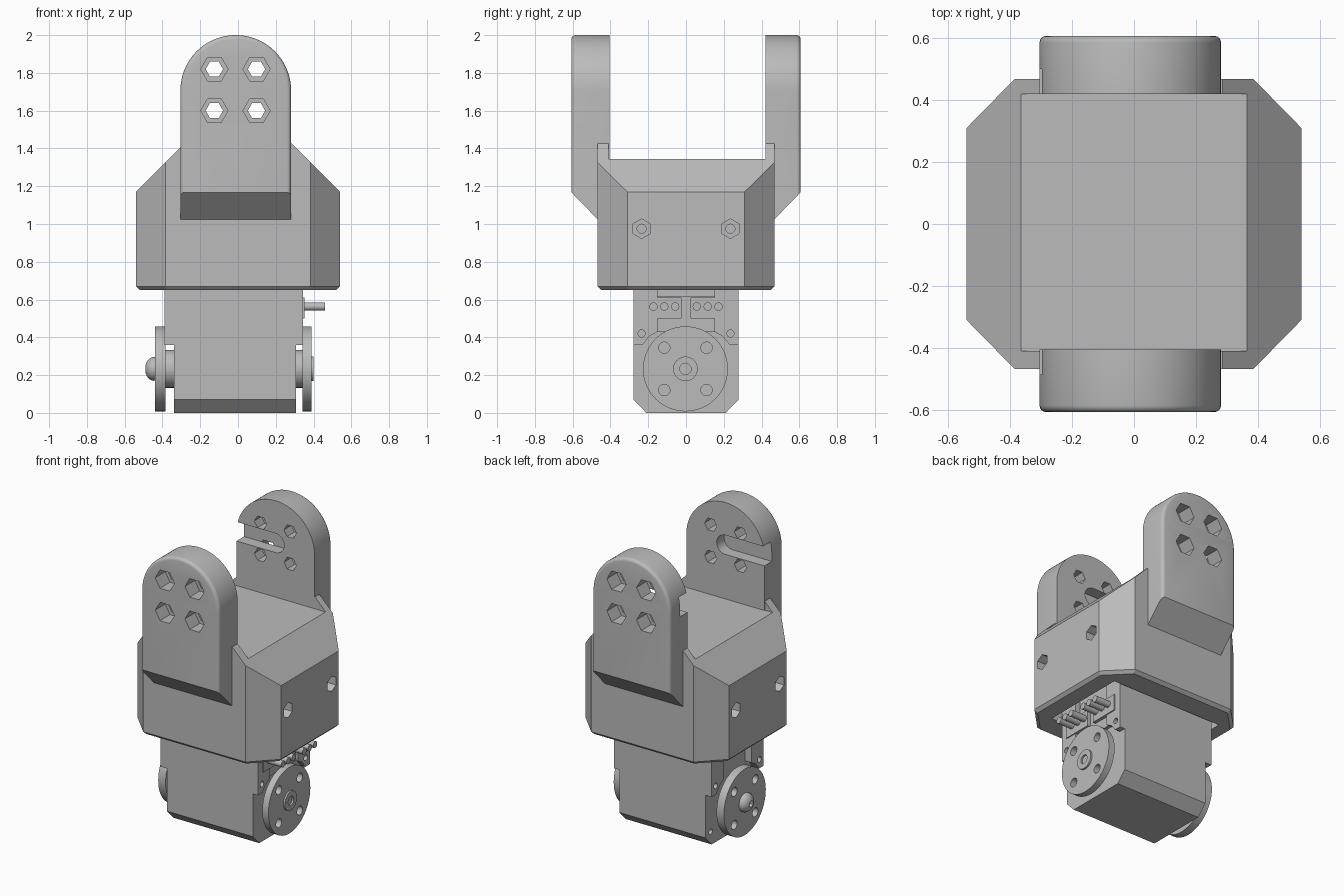
import bpy, bmesh, math
from mathutils import Matrix, Vector

if "Cube" in bpy.data.objects:
    bpy.data.objects.remove(bpy.data.objects["Cube"])

grey = bpy.data.materials.new("light grey plastic")
grey.use_nodes = True
grey.diffuse_color = (0.5, 0.5, 0.5, 1)
grey.node_tree.nodes["Principled BSDF"].inputs["Base Color"].default_value = (0.5, 0.5, 0.5, 1)
parts = []


def finish(bm, name):
    bmesh.ops.recalc_face_normals(bm, faces=bm.faces)
    mesh = bpy.data.meshes.new(name)
    bm.to_mesh(mesh)
    bm.free()
    mesh.materials.append(grey)
    obj = bpy.data.objects.new(name, mesh)
    bpy.context.collection.objects.link(obj)
    parts.append(obj)
    return obj


def prism_bm(outline, axis, a, b):
    """Extrude a closed outline along an axis from a to b."""
    def place(p, t):
        return {"x": (t, *p), "y": (p[0], t, p[1]), "z": (*p, t)}[axis]
    bm = bmesh.new()
    low = [bm.verts.new(place(p, a)) for p in outline]
    high = [bm.verts.new(place(p, b)) for p in outline]
    bm.faces.new(low)
    bm.faces.new(high)
    n = len(outline)
    for i in range(n):
        j = (i + 1) % n
        bm.faces.new((low[i], low[j], high[j], high[i]))
    bmesh.ops.recalc_face_normals(bm, faces=bm.faces)
    return bm


def prism(name, outline, axis, a, b):
    return finish(prism_bm(outline, axis, a, b), name)


def box(name, x0, x1, y0, y1, z0, z1):
    return prism(name, [(x0, y0), (x1, y0), (x1, y1), (x0, y1)], "z", z0, z1)


def rod(name, axis, a, b, u, v, r, sides=40):
    """Cylinder along x or y; u, v are the other two coordinates."""
    turn = 0 if axis == "y" else math.pi / 2
    pts = [(u + r * math.cos(turn + 2 * math.pi * i / sides),
            v + r * math.sin(turn + 2 * math.pi * i / sides)) for i in range(sides)]
    return prism(name, pts, axis, a, b)


def cut(obj, *cutters):
    for c in cutters:
        mod = obj.modifiers.new("cut", "BOOLEAN")
        mod.operation, mod.solver, mod.object = "DIFFERENCE", "EXACT", c
    bpy.context.view_layer.update()
    dg = bpy.context.evaluated_depsgraph_get()
    mesh = bpy.data.meshes.new_from_object(obj.evaluated_get(dg))
    obj.modifiers.clear()
    obj.data = mesh
    for c in cutters:
        parts.remove(c)
        bpy.data.objects.remove(c)


def slice_off(bm, point, normal):
    geom = bm.verts[:] + bm.edges[:] + bm.faces[:]
    res = bmesh.ops.bisect_plane(bm, geom=geom, plane_co=point, plane_no=normal, clear_outer=True)
    edges = [e for e in res["geom_cut"] if isinstance(e, bmesh.types.BMEdge)]
    bmesh.ops.holes_fill(bm, edges=edges)


# Bracket: octagonal block with sloped shoulders and a chamfered foot
corners = [(0.385, -0.468), (0.54, -0.31), (0.54, 0.31), (0.385, 0.468)]
octagon = corners + [(-x, -y) for x, y in corners]
bm = prism_bm(octagon, "z", 0.65, 1.425)
for s in (-1, 1):
    slice_off(bm, Vector((s * 0.54, 0, 1.17)), Vector((s, 0, 1)))
foot = [e for e in bm.edges if all(v.co.z < 0.66 for v in e.verts)]
bmesh.ops.bevel(bm, geom=foot, offset=0.02, segments=1, affect="EDGES", profile=0.5)
bracket = finish(bm, "bracket")
cutters = [box("floor_cut", -1, 1, -0.41, 0.42, 1.345, 2),
           box("cavity", -0.43, 0.41, -0.3, 0.3, 0.5, 1.22)]
for s in (-1, 1):
    for y in (-0.235, 0.235):
        cutters.append(rod("nut_pocket", "x", s * 0.48, s * 0.6, y, 0.975, 0.052, 6))
        cutters.append(rod("screw_hole", "x", s * 0.38, s * 0.6, y, 0.975, 0.024, 20))
cut(bracket, *cutters)

# Two upright arms with rounded tops, nut pockets and an inner slot
CX, CZ, R = -0.012, 1.707, 0.293
for name, s, inner in (("front_arm", -1, 0.405), ("back_arm", 1, 0.42)):
    arc = [(CX + R * math.cos(math.pi * i / 48), CZ + R * math.sin(math.pi * i / 48))
           for i in range(49)]
    bm = prism_bm(arc + [(CX - R, 0.95), (CX + R, 0.95)], "y", s * inner, s * 0.607)
    rim = [e for e in bm.edges if all(abs(v.co.y) > 0.6 for v in e.verts)]
    bmesh.ops.bevel(bm, geom=rim, offset=0.022, segments=4, affect="EDGES", profile=0.5)
    slice_off(bm, Vector((0, s * 0.607, 1.168)), Vector((0, s, -0.97)))
    arm = finish(bm, name)
    cutters = []
    for x in (-0.125, 0.098):
        for z in (1.82, 1.6):
            cutters.append(rod("nut_pocket", "y", s * 0.5, s * 0.7, x, z, 0.072, 6))
            cutters.append(rod("bolt_hole", "y", s * 0.3, s * 0.7, x, z, 0.046, 6))
    end = [(CX + 0.065 * math.sin(math.pi * i / 16), 1.713 - 0.065 * math.cos(math.pi * i / 16))
           for i in range(17)]
    slot = end + [(-0.5, 1.778), (-0.5, 1.648)]
    cutters.append(prism("slot", slot, "y", s * 0.3, s * (inner + 0.08)))
    cut(arm, *cutters)

# Motor body with chamfered lower edges
profile = [(-0.21, 0), (0.21, 0), (0.278, 0.07), (0.278, 1.2), (-0.278, 1.2), (-0.278, 0.07)]
body = prism("motor_body", profile, "x", -0.34, 0.307)
cut(body, *[rod("hole", "x", -0.4, -0.29, y, 0.09, 0.018, 16) for y in (-0.22, 0.22)])

# Raised ears on both sides of the motor
for side, a, b in (("right", -0.34, -0.388), ("left", 0.307, 0.345)):
    for s in (-1, 1):
        ear = [(0.278, 0.36), (0.278, 1.2), (0.15, 1.2), (0.15, 0.43), (0.195, 0.405), (0.23, 0.36)]
        obj = prism(side + "_ear", [(s * y, z) for y, z in ear], "x", a, b)
        cut(obj, rod("hole", "x", a - 0.1, b + 0.1, s * 0.235, 0.42, 0.019, 16))

# Connector blocks with pins on the left side
for s in (-1, 1):
    box("connector", 0.3, 0.352, *sorted((s * 0.025, s * 0.23)), 0.5, 0.61)
    for y in (0.057, 0.115, 0.172):
        rod("pin", "x", 0.33, 0.46, s * y, 0.563, 0.022, 16)
box("connector_back", 0.3, 0.33, -0.15, 0.15, 0.43, 0.62)

# Round horns on both sides
HY, HZ = -0.003, 0.233


def horn(name, a, b):
    disc = rod(name, "x", a, b, HY, HZ, 0.225, 56)
    cut(disc, *[rod("hole", "x", min(a, b) - 0.1, max(a, b) + 0.1, HY + i, HZ + j, 0.03, 20)
                for i in (-0.112, 0.112) for j in (-0.112, 0.112)])


horn("left_horn", 0.342, 0.388)
rod("left_flange", "x", 0.3, 0.342, HY, HZ, 0.1)
hub = rod("left_hub", "x", 0.35, 0.4, HY, HZ, 0.065)
cut(hub, rod("hole", "x", 0.36, 0.5, HY, HZ, 0.03, 20))
horn("right_horn", -0.44, -0.385)
rod("right_flange", "x", -0.39, -0.335, HY, HZ, 0.1)

# Domed screw on the right horn
bm = bmesh.new()
place = Matrix.Translation((-0.445, HY, HZ)) @ Matrix.Diagonal((0.047, 0.063, 0.063, 1))
turn = Matrix.Rotation(math.pi / 2, 4, "Y")
bmesh.ops.create_uvsphere(bm, u_segments=32, v_segments=16, radius=1, matrix=place @ turn)
screw = finish(bm, "horn_screw")
cut(screw, rod("socket", "x", -0.6, -0.465, HY, HZ, 0.022, 6))

# Smooth the curved faces and keep sharp edges
bpy.ops.object.select_all(action="DESELECT")
for obj in parts:
    obj.select_set(True)
bpy.context.view_layer.objects.active = parts[0]
bpy.ops.object.shade_smooth_by_angle(angle=math.radians(25))
